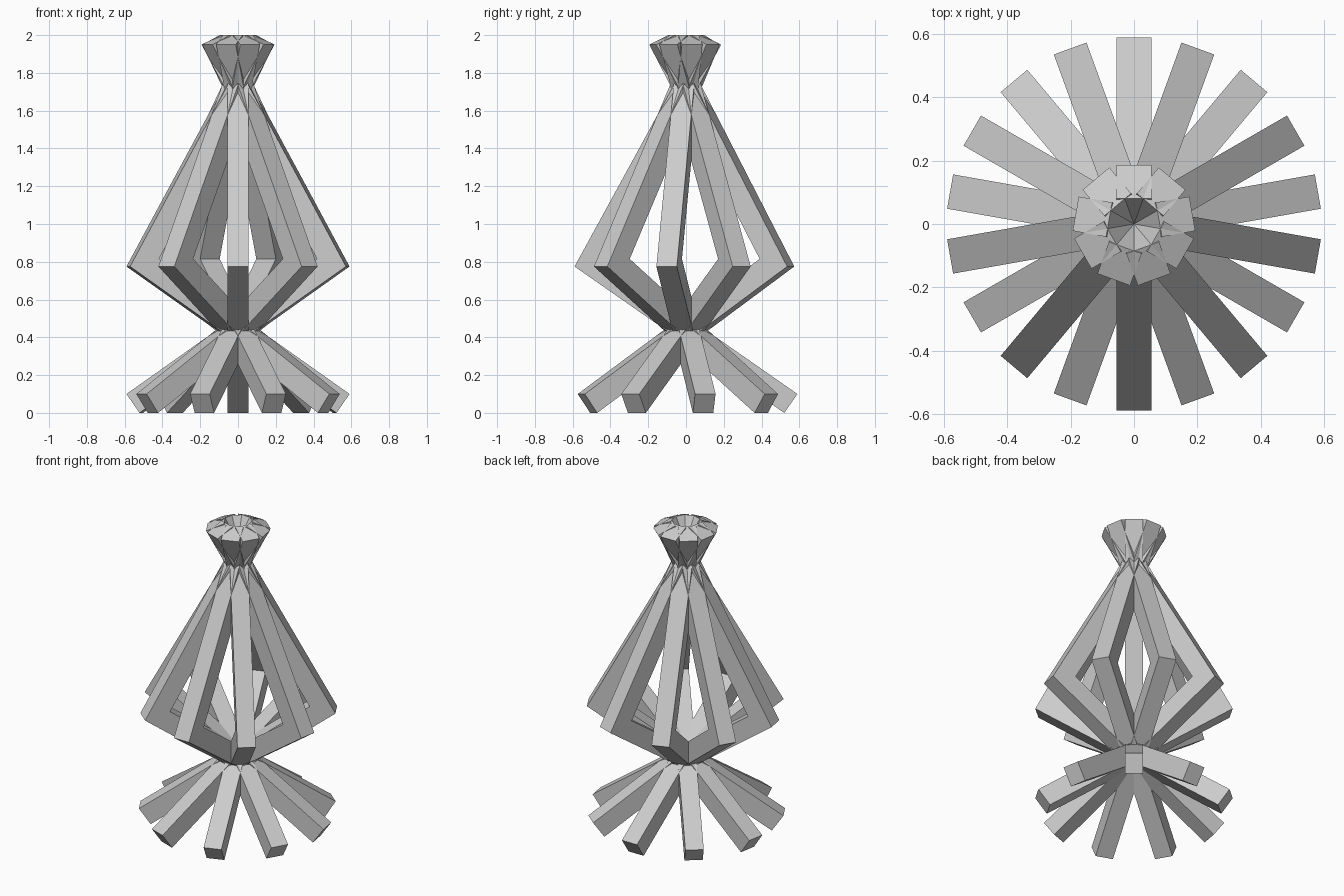
import bpy, bmesh
from math import radians

cube = bpy.data.objects.get("Cube")
if cube:
    bpy.data.objects.remove(cube)

mat = bpy.data.materials.new("light_grey")
mat.use_nodes = True
grey = (0.6, 0.6, 0.6, 1)
mat.diffuse_color = grey
mat.node_tree.nodes["Principled BSDF"].inputs["Base Color"].default_value = grey

WIDTH = 0.11
COUNT = 9

# Bent bar in the y-z plane: foot at the back, elbow at the front, crown tip at the back
foot_low, foot_top = (0.52, 0), (0.59, 0.1)
elbow_out, elbow_in = (-0.59, 0.775), (-0.435, 0.815)
crown_out, crown_in = (0.187, 1.95), (0.08, 2.0)

bm = bmesh.new()
corners = [foot_low, foot_top, elbow_in, crown_out, crown_in, elbow_out]
v = [bm.verts.new((-WIDTH / 2, y, z)) for y, z in corners]
faces = [bm.faces.new((v[0], v[1], v[2], v[5])),
         bm.faces.new((v[5], v[2], v[3], v[4]))]
grown = bmesh.ops.extrude_face_region(bm, geom=faces, use_keep_orig=True)["geom"]
moved = [g for g in grown if isinstance(g, bmesh.types.BMVert)]
bmesh.ops.translate(bm, verts=moved, vec=(WIDTH, 0, 0))
bmesh.ops.recalc_face_normals(bm, faces=bm.faces[:])

mesh = bpy.data.meshes.new("bent_bar")
bm.to_mesh(mesh)
bm.free()
mesh.materials.append(mat)

# Ring of identical bars crossing at the waist and the neck
for i in range(COUNT):
    bar = bpy.data.objects.new(f"bent_bar_{i + 1}", mesh)
    bar.rotation_euler.z = radians(360 / COUNT * i)
    bpy.context.collection.objects.link(bar)
